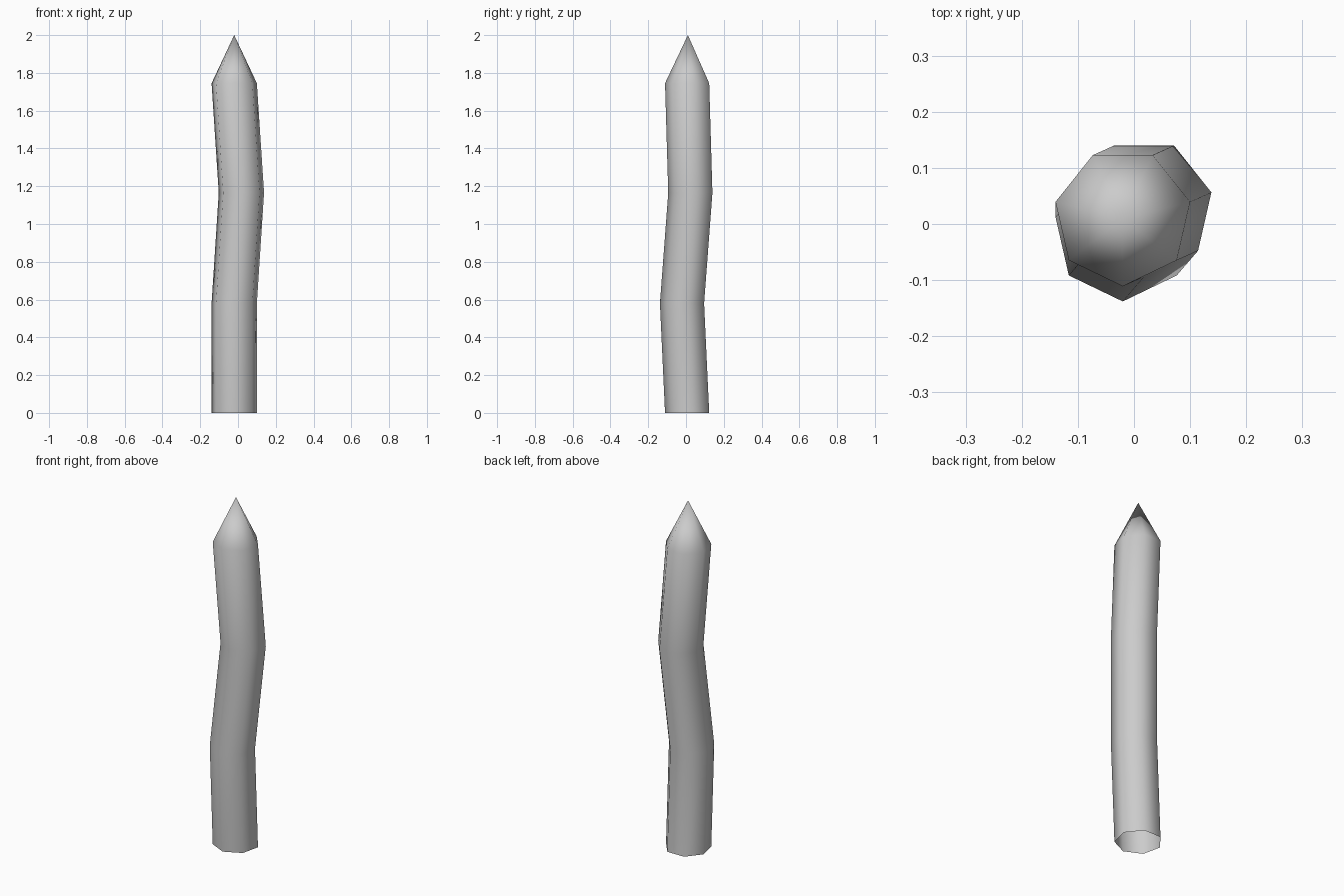
import bpy, bmesh
from math import sin, cos, tau

if "Cube" in bpy.data.objects:
    bpy.data.objects.remove(bpy.data.objects["Cube"])

SIDES, RADIUS = 7, 0.123
# Centre line of the crooked shaft, then the pointed tip
CENTRES = [(-0.02, 0.012, 0), (-0.02, -0.015, 0.58),
           (0.018, 0.029, 1.165), (-0.02, 0.012, 1.745)]
TIP = (-0.02, 0.01, 2.0)

bm = bmesh.new()


def ring(cx, cy, z):
    """Seven-sided ring with one corner facing the front."""
    angles = [tau * i / SIDES for i in range(SIDES)]
    return [bm.verts.new((cx + RADIUS * sin(a), cy - RADIUS * cos(a), z)) for a in angles]


# Shaft walls, open at the bottom
rings = [ring(*c) for c in CENTRES]
for low, high in zip(rings, rings[1:]):
    for i in range(SIDES):
        j = (i + 1) % SIDES
        bm.faces.new((low[i], low[j], high[j], high[i]))

# Sharpened point
tip = bm.verts.new(TIP)
for i in range(SIDES):
    bm.faces.new((rings[-1][i], rings[-1][(i + 1) % SIDES], tip))

for f in bm.faces:
    f.smooth = True
mesh = bpy.data.meshes.new("wooden_stake")
bm.to_mesh(mesh)
bm.free()
stake = bpy.data.objects.new("wooden_stake", mesh)
bpy.context.collection.objects.link(stake)
